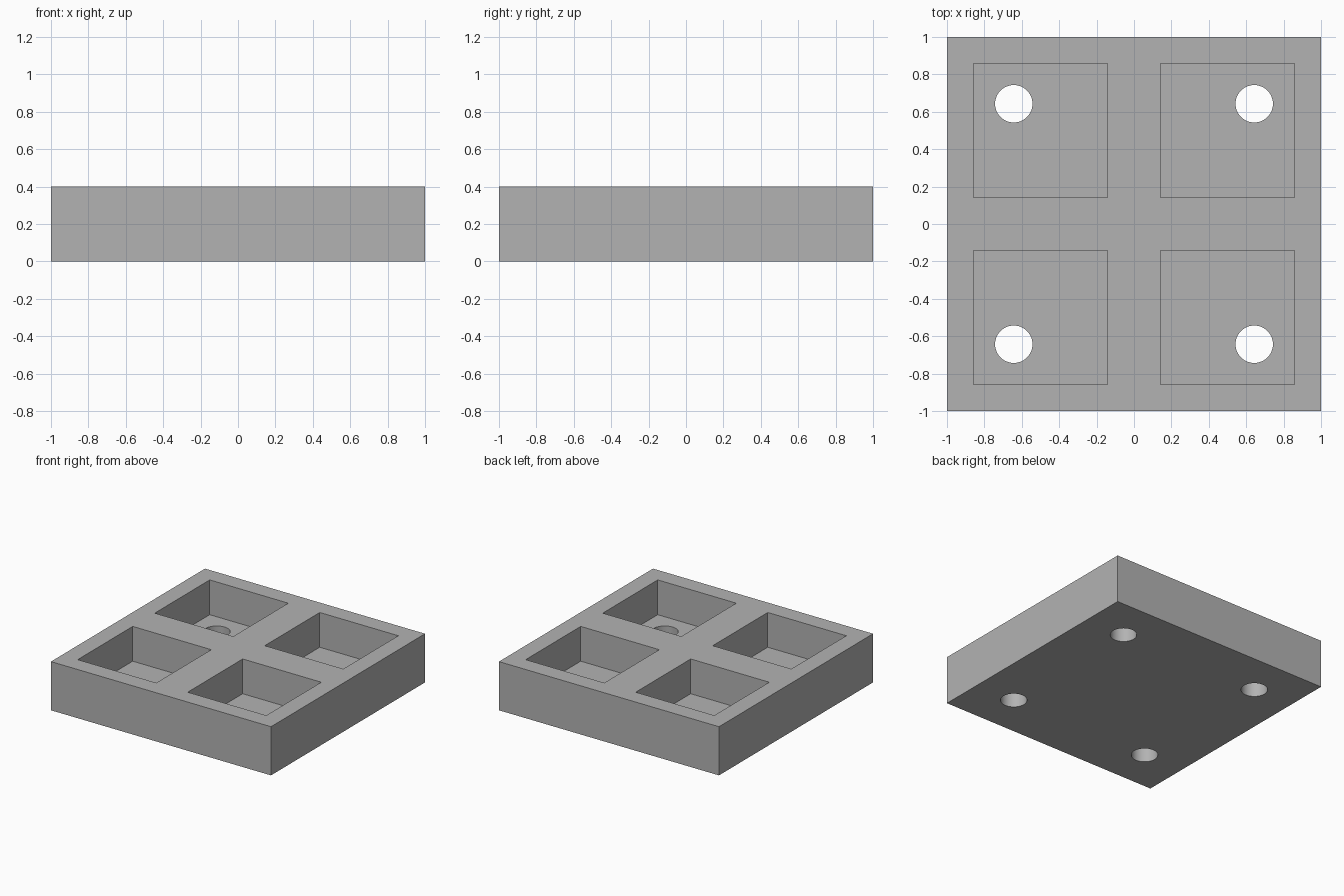
import bpy
import math

if "Cube" in bpy.data.objects:
    bpy.data.objects.remove(bpy.data.objects["Cube"])

U = 1 / 35          # base unit: the tray is 70 units wide
HEIGHT = 14 * U
FLOOR = 4 * U       # thickness below the pockets

grey = bpy.data.materials.new("plain grey")
grey.diffuse_color = (0.45, 0.45, 0.45, 1)
grey.use_nodes = True
grey.node_tree.nodes["Principled BSDF"].inputs["Base Color"].default_value = grey.diffuse_color


def box(name, x, y, z0, z1, width):
    bpy.ops.mesh.primitive_cube_add(size=1, location=(x, y, (z0 + z1) / 2))
    obj = bpy.context.object
    obj.name = name
    obj.scale = (width, width, z1 - z0)
    bpy.ops.object.transform_apply(location=True, rotation=False, scale=True)
    return obj


def cut(target, cutter):
    mod = target.modifiers.new("cut", 'BOOLEAN')
    mod.operation = 'DIFFERENCE'
    mod.solver = 'EXACT'
    mod.object = cutter
    bpy.context.view_layer.objects.active = target
    bpy.ops.object.modifier_apply(modifier=mod.name)
    bpy.data.objects.remove(cutter, do_unlink=True)


# Square slab
tray = box("tray", 0, 0, 0, HEIGHT, 70 * U)
tray.data.materials.append(grey)

# Four square pockets, each with a round hole through its floor
for sx in (-1, 1):
    for sy in (-1, 1):
        cut(tray, box("pocket_cutter", sx * 17.5 * U, sy * 17.5 * U,
                      FLOOR, HEIGHT + 0.1, 25 * U))
        bpy.ops.mesh.primitive_cylinder_add(
            vertices=64, radius=3.5 * U, depth=0.3,
            location=(sx * 22.5 * U, sy * 22.5 * U, 0.05))
        cut(tray, bpy.context.object)

# Smooth hole walls, crisp edges
bpy.ops.object.select_all(action='DESELECT')
tray.select_set(True)
bpy.context.view_layer.objects.active = tray
bpy.ops.object.shade_smooth_by_angle(angle=math.radians(30))
